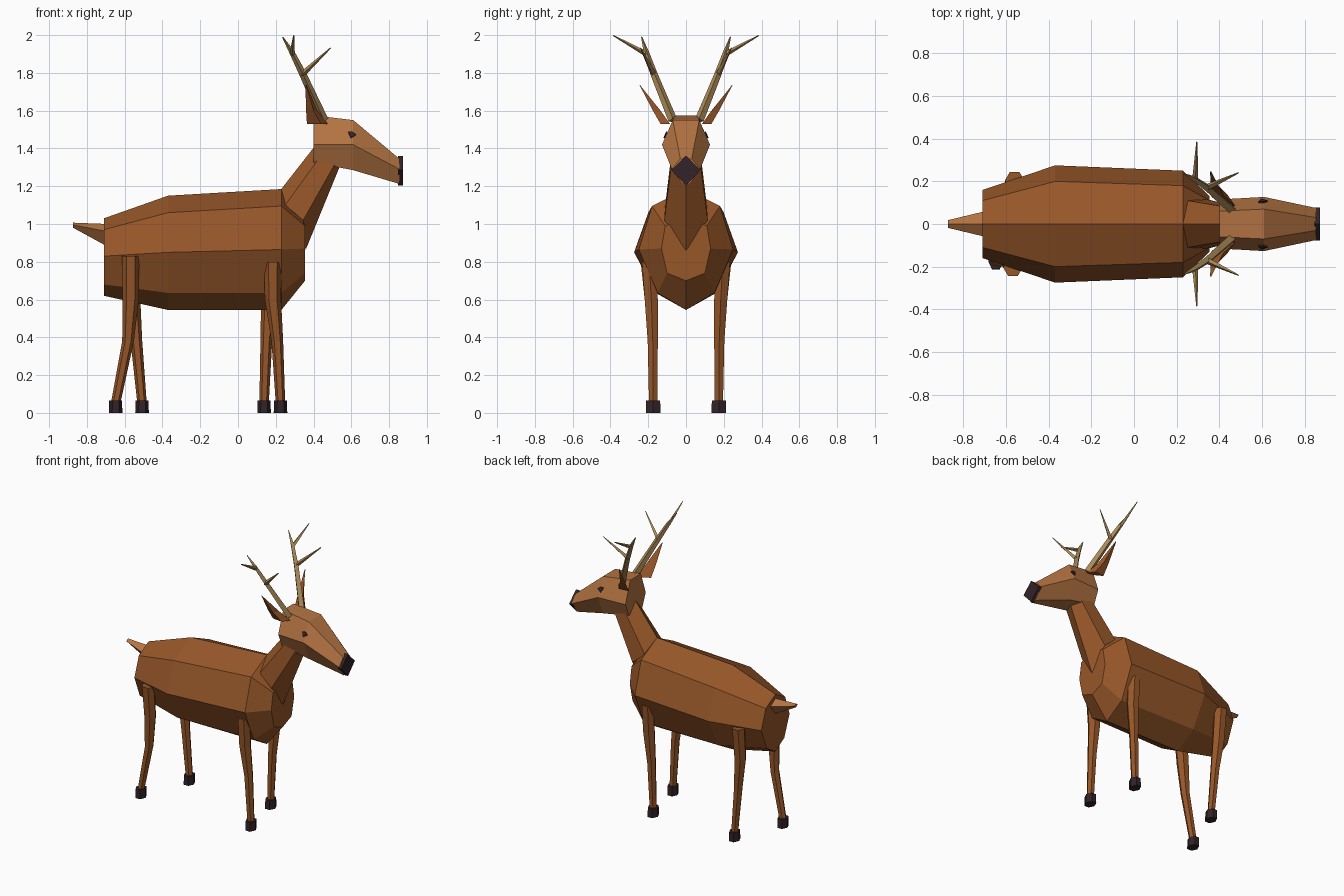
import bpy, bmesh, math
from mathutils import Vector

if "Cube" in bpy.data.objects:
    bpy.data.objects.remove(bpy.data.objects["Cube"])


def material(name, rgb):
    m = bpy.data.materials.new(name)
    m.diffuse_color = (*rgb, 1)
    m.use_nodes = True
    m.node_tree.nodes["Principled BSDF"].inputs["Base Color"].default_value = m.diffuse_color
    return m


BROWN = material("coat brown", (0.31, 0.095, 0.022))
TAN = material("face tan", (0.46, 0.175, 0.055))
HORN = material("antler horn", (0.40, 0.25, 0.095))
DARK = material("hoof and nose black", (0.032, 0.017, 0.021))


def loft(name, rings, mat):
    """Join rings of points into a closed, flat-shaded skin."""
    bm = bmesh.new()
    loops = [[bm.verts.new(p) for p in r] for r in rings]
    n = len(loops[0])
    for a, b in zip(loops, loops[1:]):
        for i in range(n):
            j = (i + 1) % n
            bm.faces.new((a[i], a[j], b[j], b[i]))
    bm.faces.new(loops[0][::-1])
    bm.faces.new(loops[-1])
    bmesh.ops.recalc_face_normals(bm, faces=bm.faces)
    me = bpy.data.meshes.new(name)
    bm.to_mesh(me)
    bm.free()
    me.materials.append(mat)
    ob = bpy.data.objects.new(name, me)
    bpy.context.collection.objects.link(ob)
    return ob


def mirror(ob):
    m = ob.modifiers.new("mirror", 'MIRROR')
    m.use_axis = (False, True, False)
    m.use_mirror_merge = False


def flat_ring(x, y, z, rx, ry, n=6):
    return [(x + rx * math.cos(2 * math.pi * i / n),
             y + ry * math.sin(2 * math.pi * i / n), z) for i in range(n)]


def tube(name, path, mat):
    """Four-sided tapered tube along (point, radius) pairs."""
    rings = []
    pts = [Vector(p) for p, r in path]
    for i, (p, r) in enumerate(path):
        d = pts[min(i + 1, len(pts) - 1)] - pts[max(i - 1, 0)]
        u = d.cross(Vector((0, 1, 0))).normalized()
        v = d.cross(u).normalized()
        rings.append([pts[i] + r * (u * a + v * b)
                      for a, b in ((1, 0), (0, 1), (-1, 0), (0, -1))])
    return loft(name, rings, mat)


# Body: eight-sided rings (x, top, shoulder y z, side y z, belly y z, bottom)
rings = []
for x, top, ys, zs, yw, zw, yl, zl, bot in (
        (-0.71, 1.03, 0.11, 0.97, 0.16, 0.83, 0.10, 0.68, 0.62),
        (-0.37, 1.15, 0.20, 1.06, 0.275, 0.85, 0.16, 0.635, 0.545),
        (0.23, 1.185, 0.18, 1.095, 0.25, 0.865, 0.15, 0.635, 0.545),
        (0.355, 1.03, 0.11, 0.99, 0.13, 0.87, 0.10, 0.74, 0.70)):
    rings.append([(x, 0, top), (x, ys, zs), (x, yw, zw), (x, yl, zl),
                  (x, 0, bot), (x, -yl, zl), (x, -yw, zw), (x, -ys, zs)])
loft("body", rings, BROWN)

# Neck: six-sided, rising forward from chest to head
low = [(0.225, 0, 1.18), (0.25, 0.11, 1.10), (0.345, 0.115, 1.02),
       (0.357, 0, 0.86), (0.345, -0.115, 1.02), (0.25, -0.11, 1.10)]
high = [(0.405, 0, 1.41), (0.43, 0.08, 1.35), (0.52, 0.075, 1.33),
        (0.545, 0, 1.32), (0.52, -0.075, 1.33), (0.43, -0.08, 1.35)]
loft("neck", [low, high], BROWN)

# Head: six-sided, tapering to the muzzle
rings = []
for x, yt, zt, yw, zw, yb, zb in (
        (0.40, 0.06, 1.575, 0.115, 1.42, 0.075, 1.325),
        (0.61, 0.07, 1.55, 0.127, 1.42, 0.07, 1.285),
        (0.855, 0.03, 1.345, 0.075, 1.29, 0.02, 1.212)):
    rings.append([(x, yt, zt), (x, yw, zw), (x, yb, zb),
                  (x, -yb, zb), (x, -yw, zw), (x, -yt, zt)])
loft("head", rings, TAN)

# Nose: dark diamond plate
loft("nose", [[(x, 0, 1.36), (x, 0.078, 1.285), (x, 0, 1.204), (x, -0.078, 1.285)]
              for x in (0.848, 0.873)], DARK)

# Eyes: thin plates on the sides of the head
out = Vector((0, 0.92, 0.39)) * 0.008
eye = [Vector((x, 0.0705 + (1.55 - z) * 0.43, z)) for x, z in
       ((0.583, 1.485), (0.605, 1.487), (0.626, 1.472), (0.598, 1.453))]
mirror(loft("eye", [eye, [p + out for p in eye]], DARK))

# Ears: leaf-thin spikes leaning back and outward
base = [(0.475, 0.085, 1.53), (0.44, 0.135, 1.53), (0.365, 0.125, 1.53), (0.41, 0.10, 1.53)]
mid = [(0.42, 0.135, 1.60), (0.40, 0.175, 1.60), (0.36, 0.175, 1.61), (0.385, 0.155, 1.60)]
tip = [(0.36 + dx, 0.245 + dy, 1.737) for dx, dy in ((.003, 0), (0, .002), (-.003, 0), (0, -.002))]
mirror(loft("ear", [base, mid, tip], BROWN))

# Antlers: curved beam with two tines
mirror(tube("antler_beam", [((0.455, 0.07, 1.55), 0.024), ((0.345, 0.168, 1.79), 0.019),
                            ((0.285, 0.21, 1.91), 0.014), ((0.236, 0.235, 1.99), 0.003)], HORN))
mirror(tube("antler_front_tine", [((0.338, 0.17, 1.79), 0.016),
                                  ((0.49, 0.24, 1.932), 0.003)], HORN))
mirror(tube("antler_outer_tine", [((0.287, 0.21, 1.90), 0.014),
                                  ((0.295, 0.385, 1.998), 0.003)], HORN))

# Tail: short tapered stub
loft("tail", [[(x, 0, zt), (x, w, zm), (x, 0, zb), (x, -w, zm)]
              for x, w, zt, zm, zb in ((-0.69, 0.062, 1.0, 0.96, 0.88),
                                       (-0.873, 0.018, 1.007, 0.995, 0.98))], TAN)

# Legs and hooves: (name, side, top x, top z, knee x, foot x)
for name, s, tx, tz, kx, fx in (
        ("front_leg_right", -1, 0.185, 0.80, 0.208, 0.225),
        ("front_leg_left", 1, 0.165, 0.80, 0.15, 0.138),
        ("rear_leg_right", -1, -0.568, 0.83, -0.582, -0.648),
        ("rear_leg_left", 1, -0.56, 0.83, -0.538, -0.508)):
    y_top = 0.205 if "rear" in name else 0.195
    loft(name, [flat_ring(tx, s * y_top, tz, 0.046, 0.044),
                flat_ring(tx, s * 0.184, 0.60, 0.043, 0.040),
                flat_ring(kx, s * 0.176, 0.38, 0.031, 0.031),
                flat_ring(fx, s * 0.174, 0.05, 0.025, 0.025)], BROWN)
    loft("hoof_" + name, [flat_ring(fx, s * 0.174, 0.0, 0.036, 0.045),
                          flat_ring(fx, s * 0.174, 0.065, 0.034, 0.043)], DARK)
